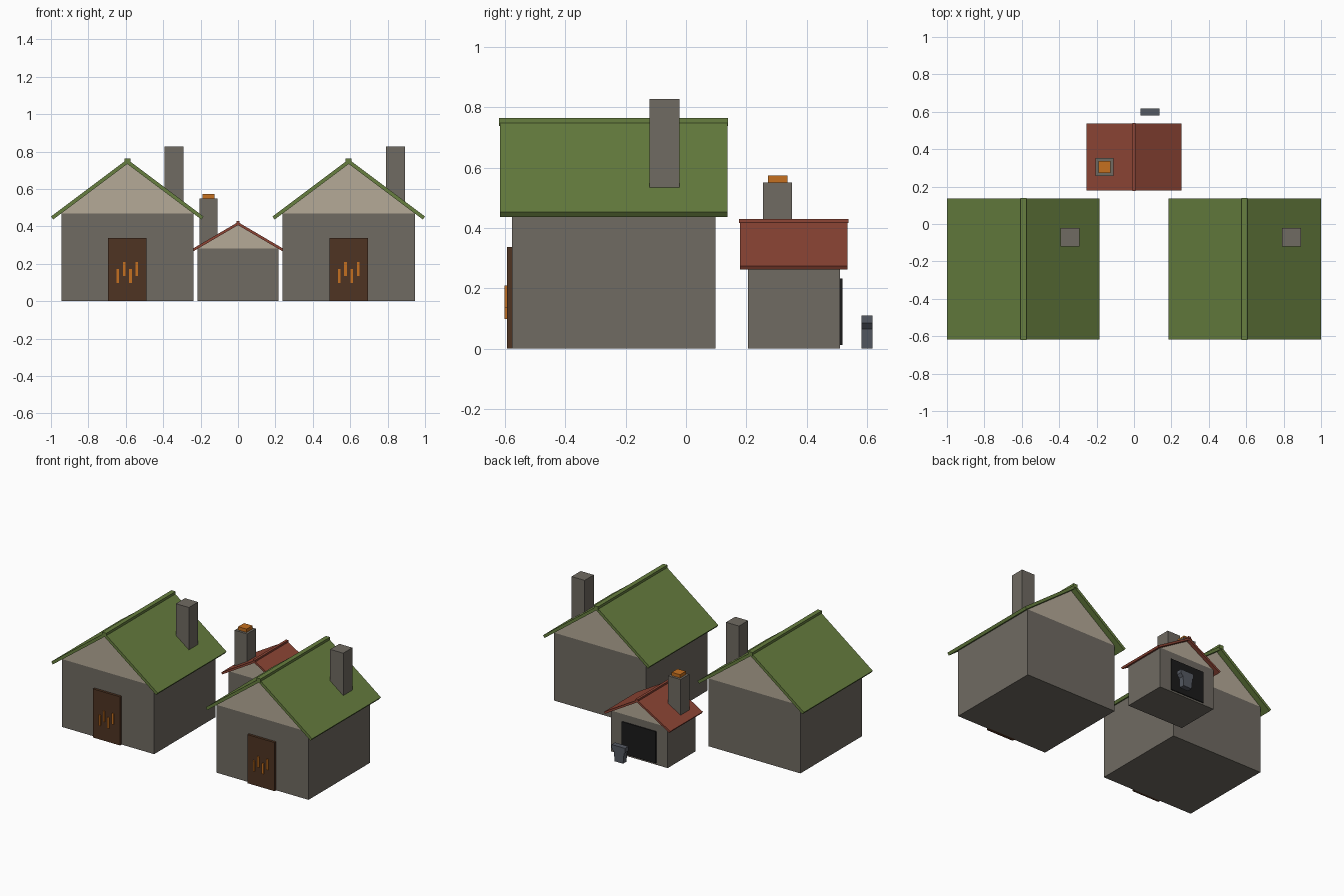
import bpy
import bmesh

cube = bpy.data.objects.get("Cube")
if cube:
    bpy.data.objects.remove(cube, do_unlink=True)


def material(name, r, g, b):
    m = bpy.data.materials.new(name)
    m.use_nodes = True
    m.diffuse_color = (r, g, b, 1)
    m.node_tree.nodes["Principled BSDF"].inputs["Base Color"].default_value = (r, g, b, 1)
    return m


STONE = material("grey stone", 0.16, 0.145, 0.122)
PLASTER = material("beige plaster", 0.46, 0.40, 0.31)
GREEN = material("green roof", 0.135, 0.21, 0.05)
RED = material("red roof", 0.27, 0.06, 0.036)
WOOD = material("dark wood", 0.078, 0.034, 0.016)
ORANGE = material("glowing orange", 0.56, 0.16, 0.014)
BLACK = material("soot black", 0.011, 0.011, 0.011)
IRON = material("blue grey iron", 0.09, 0.10, 0.122)


def prism(name, profile, y0, y1, mat, cx=0):
    """Extrude an x-z profile from y0 to y1."""
    bm = bmesh.new()
    face = bm.faces.new([bm.verts.new((cx + x, y0, z)) for x, z in profile])
    ext = bmesh.ops.extrude_face_region(bm, geom=[face])["geom"]
    for v in ext:
        if isinstance(v, bmesh.types.BMVert):
            v.co.y = y1
    bmesh.ops.recalc_face_normals(bm, faces=bm.faces)
    mesh = bpy.data.meshes.new(name)
    bm.to_mesh(mesh)
    bm.free()
    mesh.materials.append(mat)
    obj = bpy.data.objects.new(name, mesh)
    bpy.context.collection.objects.link(obj)
    return obj


def box(name, x0, x1, y0, y1, z0, z1, mat, cx=0):
    return prism(name, [(x0, z0), (x1, z0), (x1, z1), (x0, z1)], y0, y1, mat, cx)


def building(name, cx, half, y0, y1, wall, apex, over, roof_apex, eave, cut, ends, cap, roof_mat):
    """Walls, gable block, pitched roof and ridge cap."""
    box(name + "_walls", -half, half, y0, y1, 0, wall, STONE, cx)
    prism(name + "_gable", [(-half, wall), (half, wall), (0, apex)], y0, y1, PLASTER, cx)
    edge_z, edge_low = eave
    for side, label in ((-1, "right"), (1, "left")):
        prism(f"{name}_roof_{label}",
              [(0, apex), (side * (over - cut), edge_low), (side * over, edge_z), (0, roof_apex)],
              ends[0], ends[1], roof_mat, cx)
    width, low, high = cap
    box(name + "_ridge", -width, width, ends[0] - 0.003, ends[1] + 0.003, low, high, roof_mat, cx)


# Two matching large houses
for label, cx in (("right_house", -0.592), ("left_house", 0.592)):
    building(label, cx, 0.353, -0.577, 0.097, 0.47, 0.734, 0.408, 0.759,
             (0.453, 0.437), 0.012, (-0.617, 0.137), (0.016, 0.738, 0.764), GREEN)
    box(label + "_chimney", 0.2, 0.3, -0.121, -0.021, 0.5, 0.828, STONE, cx)
    box(label + "_door", -0.104, 0.104, -0.594, -0.57, 0, 0.337, WOOD, cx)
    # Staggered strips on the door
    for i in range(4):
        x = (i - 1.5) * 0.034
        z = 0.098 + 0.037 * (i % 2)
        box(f"{label}_door_strip_{i + 1}", x - 0.007, x + 0.007, -0.601, -0.592,
            z, z + 0.074, ORANGE, cx)

# Small workshop behind
building("workshop", 0, 0.217, 0.205, 0.511, 0.283, 0.407, 0.254, 0.423,
         (0.274, 0.262), 0.007, (0.179, 0.536), (0.009, 0.416, 0.43), RED)
box("workshop_opening", -0.13, 0.13, 0.505, 0.518, 0.012, 0.232, BLACK)
box("workshop_chimney", -0.205, -0.109, 0.256, 0.352, 0.28, 0.55, STONE)
box("workshop_chimney_embers", -0.189, -0.125, 0.272, 0.336, 0.54, 0.573, ORANGE)

# Anvil outside the opening
prism("anvil", [(0.05, 0), (0.115, 0), (0.12, 0.065), (0.137, 0.085), (0.137, 0.11),
                (0.035, 0.11), (0.035, 0.08), (0.043, 0.07)], 0.581, 0.618, IRON)
